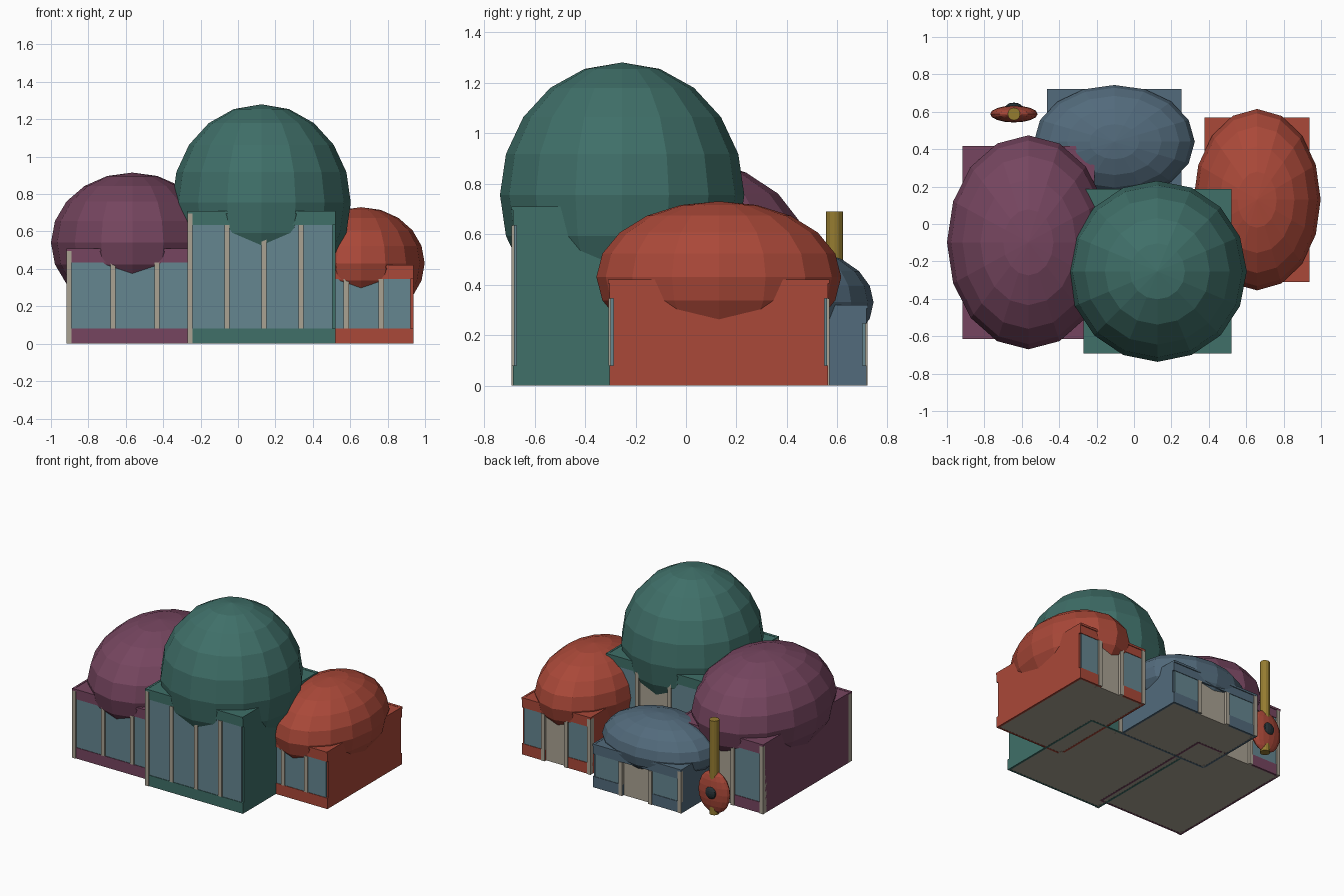
import bpy, bmesh, math
from mathutils import Matrix, Vector

if "Cube" in bpy.data.objects:
    bpy.data.objects.remove(bpy.data.objects["Cube"])


def material(name, rgb):
    m = bpy.data.materials.new(name)
    m.diffuse_color = (*rgb, 1)
    m.use_nodes = True
    m.node_tree.nodes["Principled BSDF"].inputs["Base Color"].default_value = m.diffuse_color
    return m


TEAL = material("teal", (0.05, 0.16, 0.14))
PURPLE = material("plum", (0.18, 0.06, 0.115))
RED = material("brick_red", (0.40, 0.065, 0.04))
BLUE = material("slate_blue", (0.085, 0.145, 0.20))
GLASS = material("glass", (0.13, 0.24, 0.28))
STONE = material("stone", (0.40, 0.36, 0.29))
GOLD = material("brass", (0.30, 0.20, 0.03))
DARK = material("dark", (0.02, 0.03, 0.035))


def finish(name, bm, mat):
    me = bpy.data.meshes.new(name)
    bm.to_mesh(me)
    bm.free()
    me.materials.append(mat)
    ob = bpy.data.objects.new(name, me)
    bpy.context.collection.objects.link(ob)
    return ob


def boxes(name, mat, *spans):
    """One object made of boxes, each given as (x0, x1, y0, y1, z0, z1)."""
    bm = bmesh.new()
    for x0, x1, y0, y1, z0, z1 in spans:
        centre = Vector(((x0 + x1) / 2, (y0 + y1) / 2, (z0 + z1) / 2))
        size = (x1 - x0, abs(y1 - y0), z1 - z0, 1)
        bmesh.ops.create_cube(bm, size=1, matrix=Matrix.Translation(centre) @ Matrix.Diagonal(size))
    return finish(name, bm, mat)


def ellipsoid(name, mat, centre, radii, segments=16, rings=10):
    bm = bmesh.new()
    bmesh.ops.create_uvsphere(bm, u_segments=segments, v_segments=rings, radius=1,
                              matrix=Matrix.Translation(centre) @ Matrix.Diagonal((*radii, 1)))
    return finish(name, bm, mat)


T = 0.015      # facade and wall thickness
SILL = 0.08    # height of the base band
TRIM = 0.075   # height of the parapet band


def facade(name, mat, x0, x1, y, inward, h, bays, door):
    """Glazed wall at y; inward is +1 on the front and -1 on the back."""
    step = (x1 - x0) / bays
    back = y + inward * T
    top = h - TRIM
    sills, panes = [], []
    for i in range(bays):
        a, b = x0 + i * step, x0 + (i + 1) * step
        if door and i == bays // 2:
            continue
        sills.append((a, b, y, back, 0, SILL))
        panes.append((a + 0.02, b - (T if i == bays - 1 else -0.005),
                      y + inward * 0.004, back + inward * 0.004, SILL, top))
    boxes(name + "_sill", mat, *sills)
    boxes(name + "_glass", GLASS, *panes)
    boxes(name + "_parapet", mat, (x0 + 0.01, x1, y, back, top, h),
          (x0, x1, y - inward * 0.006, back, h - 0.015, h))
    # stone mullions, the first one is the tall corner post
    posts = [(x0 + i * step, x0 + i * step + 0.028, y - inward * 0.005,
              back + inward * 0.02, 0 if i == 0 else SILL * (not door),
              h - 0.012 if i == 0 else top) for i in range(bays)]
    boxes(name + "_posts", STONE, *posts)
    if door:
        a = x0 + (bays // 2) * step
        boxes(name + "_door", STONE, (a, a + step, back, back + inward * 0.02, 0, top))


def pavilion(name, mat, cx, cy, hx, hy, h, bays, dome_z, radii):
    x0, x1, y0, y1 = cx - hx, cx + hx, cy - hy, cy + hy
    # side walls, roof and floor
    boxes(name + "_walls", mat, (x0, x0 + T, y0 + T, y1 - T, 0, h),
          (x1 - T, x1, y0 + T, y1 - T, 0, h))
    boxes(name + "_roof", mat, (x0, x1, y0 + T, y1 - T, h - 0.02, h - 0.002))
    boxes(name + "_floor", STONE, (x0 + T, x1 - T, y0 + T, y1 - T, 0.001, 0.02))
    facade(name + "_front", mat, x0, x1, y0, 1, h, bays, False)
    facade(name + "_back", mat, x0, x1, y1, -1, h, 3, True)
    ellipsoid(name + "_dome", mat, (cx, cy, dome_z), radii)


pavilion("tall_pavilion", TEAL, 0.125, -0.253, 0.395, 0.433, 0.71, 4, 0.755, (0.478, 0.484, 0.525))
pavilion("left_pavilion", PURPLE, -0.565, -0.098, 0.353, 0.51, 0.51, 3, 0.54, (0.435, 0.572, 0.375))
pavilion("right_pavilion", RED, 0.658, 0.13, 0.28, 0.433, 0.42, 3, 0.43, (0.34, 0.485, 0.30))
pavilion("rear_pavilion", BLUE, -0.105, 0.44, 0.36, 0.275, 0.32, 3, 0.33, (0.43, 0.303, 0.21))

# sculpture behind the left pavilion: brass pole, red disc, dark boss
bm = bmesh.new()
bmesh.ops.create_cone(bm, cap_ends=True, segments=12, radius1=0.034, radius2=0.034,
                      depth=0.69, matrix=Matrix.Translation((-0.642, 0.588, 0.345)))
finish("sculpture_pole", bm, GOLD)
ellipsoid("sculpture_disc", RED, (-0.642, 0.588, 0.16), (0.127, 0.045, 0.155))
ellipsoid("sculpture_boss", DARK, (-0.642, 0.625, 0.165), (0.045, 0.024, 0.045), 12, 8)
